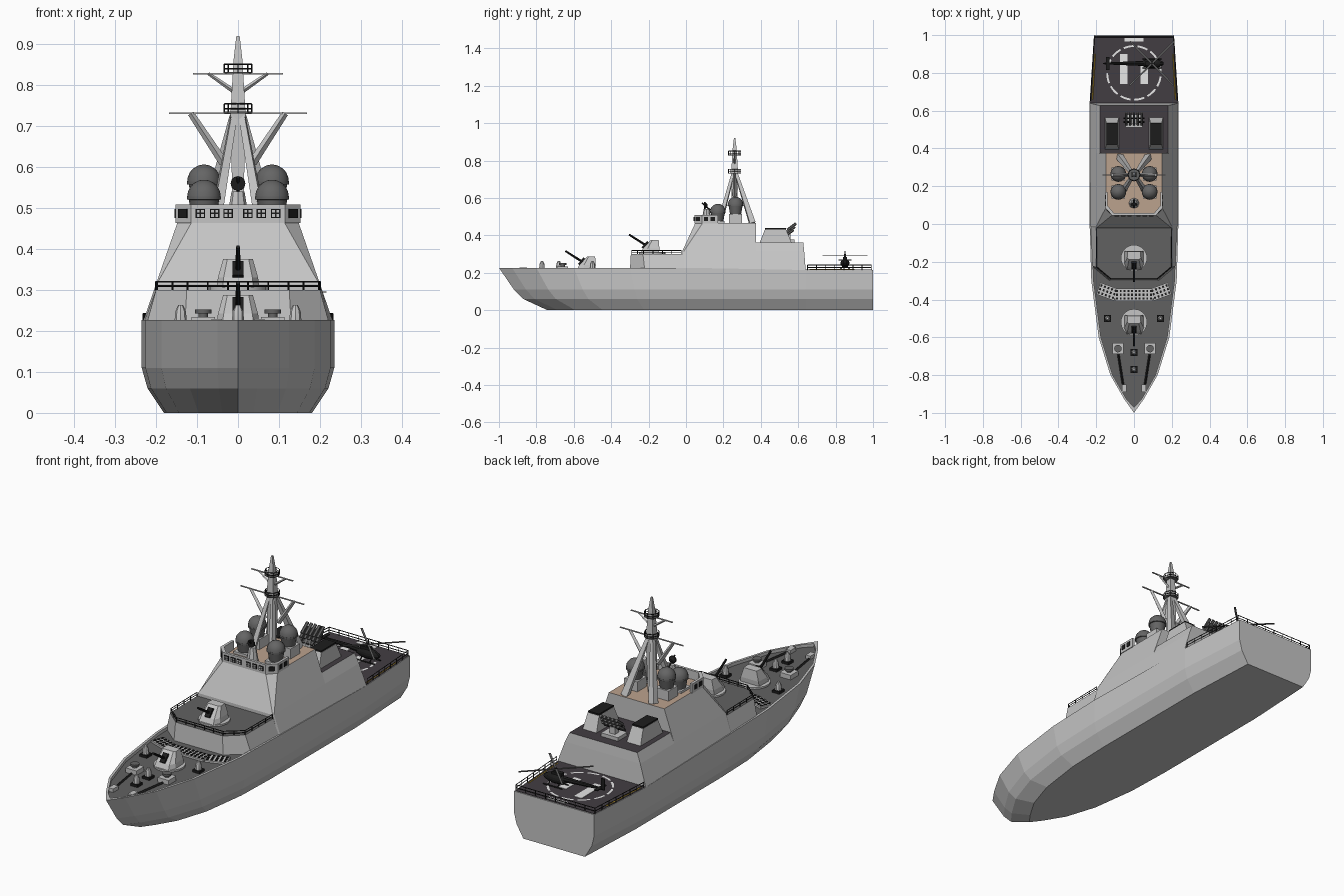
import bpy, bmesh, math
from mathutils import Vector, Matrix

if "Cube" in bpy.data.objects:
    bpy.data.objects.remove(bpy.data.objects["Cube"])

def mat(name, r, g, b):
    m = bpy.data.materials.new(name)
    m.diffuse_color = (r, g, b, 1)
    m.use_nodes = True
    m.node_tree.nodes["Principled BSDF"].inputs["Base Color"].default_value = m.diffuse_color
    return m

GREY = mat("light grey", .56, .56, .56)
DECK = mat("deck grey", .12, .12, .12)
PAD = mat("flight deck", .055, .047, .055)
TAN = mat("tan roof", .5, .36, .27)
DOME = mat("dome grey", .13, .13, .13)
BLACK = mat("black", .012, .012, .012)
WHITE = mat("white", .8, .8, .8)
YELLOW = mat("yellow", .6, .38, .03)

def finish(name, bm, *mats, loc=(0, 0, 0), rot=(0, 0, 0)):
    bmesh.ops.recalc_face_normals(bm, faces=bm.faces)
    me = bpy.data.meshes.new(name)
    bm.to_mesh(me)
    bm.free()
    for m in mats:
        me.materials.append(m)
    ob = bpy.data.objects.new(name, me)
    ob.location, ob.rotation_euler = loc, rot
    bpy.context.collection.objects.link(ob)
    return ob

def skin(bm, rings):
    rows = [[bm.verts.new(p) for p in r] for r in rings]
    n = len(rows[0])
    for a, b in zip(rows, rows[1:]):
        for i in range(n):
            j = (i + 1) % n
            bm.faces.new((a[i], a[j], b[j], b[i]))
    bm.faces.new(rows[0][::-1])
    return bm.faces.new(rows[-1])

def loft(name, halves, m, top=None, loc=(0, 0, 0)):
    """Skin stacked half outlines, each mirrored across x = 0."""
    bm = bmesh.new()
    cap = skin(bm, [h + [(-x, y, z) for x, y, z in reversed(h) if x > 1e-6] for h in halves])
    cap.material_index = 1 if top else 0
    return finish(name, bm, m, *([top] if top else []), loc=loc)

def flat(z, *pts):
    return [(x, y, z) for x, y in pts]

def lathe(name, prof, m, loc, n=16, rot=(0, 0, 0)):
    bm = bmesh.new()
    skin(bm, [[(r * math.cos(t * math.tau / n), r * math.sin(t * math.tau / n), z) for t in range(n)] for r, z in prof])
    ob = finish(name, bm, m, loc=loc, rot=rot)
    bpy.context.view_layer.objects.active = ob
    ob.select_set(True)
    bpy.ops.object.shade_smooth_by_angle(angle=math.radians(35))
    ob.select_set(False)
    return ob

def bars(name, segs, m, r, r2=None, sides=4):
    bm = bmesh.new()
    for p, q in segs:
        p, q = Vector(p), Vector(q)
        d = q - p
        mx = Matrix.Translation((p + q) / 2) @ d.to_track_quat('Z', 'Y').to_matrix().to_4x4()
        bmesh.ops.create_cone(bm, cap_ends=True, segments=sides, radius1=r, radius2=r2 or r, depth=d.length, matrix=mx)
    return finish(name, bm, m)

def boxes(name, items, m, loc=(0, 0, 0), rot=(0, 0, 0)):
    bm = bmesh.new()
    for c, s in items:
        bmesh.ops.create_cube(bm, size=1, matrix=Matrix.Translation(c) @ Matrix.Diagonal((*s, 1)))
    return finish(name, bm, m, loc=loc, rot=rot)

def railing(name, pts, h, gap=.05, r=.0022):
    segs = []
    for a, b in zip(pts, pts[1:]):
        a, b = Vector(a), Vector(b)
        n = max(1, round((b - a).length / gap))
        for k in (.5, 1):
            segs.append((a + Vector((0, 0, h * k)), b + Vector((0, 0, h * k))))
        for i in range(n + 1):
            p = a.lerp(b, i / n)
            segs.append((p, p + Vector((0, 0, h))))
    bars(name, segs, BLACK, r)

# hull: stations (y, half width) swept through levels (z, width factor, bow setback)
ST = [(-1, 0), (-.93, .05), (-.8, .125), (-.6, .187), (-.3, .226), (0, .235), (.64, .235), (1, .212)]
top_z = lambda y: .227 if y < .3 else .215
rings = [[(w * f, y + dy * max(0, -y), z) for y, w in ST]
         for z, f, dy in ((0, .77, .26), (.06, .94, .13), (.11, 1, .08))]
rings.append([(w, y, top_z(y)) for y, w in ST])
inner = [(max(0, w - .012), y + (.03 if y == -1 else -.008 if y == 1 else 0)) for y, w in ST]
rings += [[(x, y, top_z(y)) for x, y in inner], flat(.212, *inner)]
loft("hull", rings, GREY, DECK)

# superstructure blocks
loft("raised_deck", [flat(.21, (.13, -.30), (.225, -.22), (.234, .02)),
                     flat(.30, (.125, -.295), (.2, -.23), (.203, .02))], GREY, DECK)
loft("bridge_tower", [flat(.213, (.23, -.02), (.235, -.01), (.235, .375)),
                      flat(.315, (.198, -.02), (.2, -.012), (.2, .375)),
                      flat(.467, (.112, .05), (.147, .09), (.147, .375))], GREY, TAN)
loft("hangar", [flat(.213, (.235, .37), (.235, .64)),
                flat(.315, (.2, .37), (.2, .632)),
                flat(.362, (.18, .37), (.18, .627))], GREY, PAD)

# bridge parapet with windows
bm = bmesh.new()
half = [(.115, .045), (.152, .085), (.152, .17)]
path = half[::-1] + [(-x, y) for x, y in half]
inn = [(x * .92, y + (.012 if y < .1 else 0)) for x, y in path]
skin(bm, [[(o[0], o[1], .463), (o[0], o[1], .509), (i[0], i[1], .509), (i[0], i[1], .463)] for o, i in zip(path, inn)])
finish("bridge_parapet", bm, GREY)
wx = [s * x for s in (-1, 1) for x in (.024, .057, .092)]
boxes("bridge_windows", [((x, .044, .487), (.023, .006, .022)) for x in wx], BLACK)
boxes("window_panes", [((x + dx, .041, .487 + dz), (.007, .003, .007)) for x in wx
                       for dx in (-.005, .005) for dz in (-.005, .005)], GREY)
for s in (-1, 1):
    boxes("corner_window", [((0, 0, 0), (.03, .006, .022))], BLACK, (s * .1335, .065, .487), (0, 0, s * .82))
    boxes("side_window", [((s * .152, y, .487), (.005, .022, .022)) for y in (.107, .143)], BLACK)

# radomes on plinths
for s in (-1, 1):
    for y, z in ((.17, .478), (.265, .515)):
        boxes("radome_plinth", [((s * .083, y, (z + .465) / 2), (.07, .07, z - .465))], GREY)
        k = .041
        lathe("radome", [(.03, 0), (.037, .042), (.042, .043), (.042, .05)] +
              [(k * math.cos(a), .05 + k * math.sin(a)) for a in (0, .3, .6, .9, 1.2, 1.4, 1.55)], DOME, (s * .083, y, z))

# fire control radar on the bridge roof
lathe("radar_base", [(.028, 0), (.016, .075)], GREY, (0, .11, .465), 8)
lathe("radar_dish", [(.006, 0), (.018, .01), (.018, .018)], BLACK, (0, .115, .56), 12, (math.pi / 2, 0, 0))
bars("radar_arm", [((0, .13, .535), (0, .085, .575))], BLACK, .004)

# mast: column, legs, yards with braces, railed platforms
sq = lambda z, w: flat(z, (w, .26 - w), (w, .26 + w))
loft("mast_column", [sq(.465, .012), sq(.69, .018), sq(.74, .018), sq(.84, .012), sq(.86, .011), sq(.92, .004)], GREY)
S = (-1, 1)
bars("mast_aft_legs", [((s * .075, .355, .465), (s * .012, .27, .725)) for s in S], GREY, .022, .011)
bars("mast_front_legs", [((s * .055, .18, .465), (s * .01, .25, .725)) for s in S], GREY, .017, .01)
for z, w, bx, ix, iz in ((.731, .168, .115, .035, .61), (.828, .11, .072, .01, .785)):
    bars("yard_braces", [((s * ix, .26, iz), (s * bx, .26, z)) for s in S], GREY, .011 if w > .15 else .006, .008 if w > .15 else .004)
    loft("yard", [flat(z - .002, (w, .257), (w, .263)), flat(z + .002, (w, .257), (w, .263))], GREY)
    lathe("mast_platform", [(.034, 0), (.034, .004)], DECK, (0, .26, z), 8)
    ring = [(.033 * math.cos(i * math.pi / 4), .26 + .033 * math.sin(i * math.pi / 4), z) for i in range(9)]
    railing("platform_railing", ring, .023, r=.0018)

# gun turrets
for y, z in ((-.52, .212), (-.18, .30)):
    lathe("gun_ring", [(.07, 0), (.07, .008)], GREY, (0, y, z), 20)
    loft("gun_house", [flat(.006, (.038, -.062), (.052, -.03), (.05, .036)),
                       flat(.03, (.035, -.05), (.049, -.025), (.047, .038)),
                       flat(.076, (.026, -.008), (.036, .0), (.034, .034))], GREY, loc=(0, y, z))
    boxes("gun_slot", [((0, 0, 0), (.026, .02, .045))], BLACK, (0, y - .035, z + .047), (-.7, 0, 0))
    bars("gun_barrel", [((0, y - .03, z + .044), (0, y - .125, z + .105))], BLACK, .0065, .005, 8)

# foredeck hatch strip: a centre plate and two swept arms with dark cells
for name, cx, cy, w, a in (("centre", 0, -.375, .2, 0), ("left", -.142, -.358, .1, -.35), ("right", .142, -.358, .1, .35)):
    boxes("cell_plate_" + name, [((0, 0, 0), (w, .066, .01))], GREY, (cx, cy, .216), (0, 0, a))
    n = round(w / .02)
    boxes("cells_" + name, [((-w / 2 + (i + .5) * w / n, dy, .006), (.01, .012, .004)) for i in range(n)
                            for dy in (-.02, 0, .02)], BLACK, (cx, cy, .216), (0, 0, a))

# vents, capstans, chains and fairleads
for x, y in ((-.14, -.5), (.14, -.5), (0, -.68), (0, -.77)):
    boxes("vent_base", [((x, y, .218), (.038, .038, .012))], BLACK)
    lathe("vent", [(.015, 0), (.013, .025), (.006, .04)], GREY, (x, y, .223), 8)
for s in S:
    boxes("capstan_base", [((s * .085, -.66, .223), (.058, .058, .022))], GREY)
    lathe("capstan", [(.012, 0), (.012, .01), (.02, .011), (.02, .02)], DOME, (s * .085, -.66, .232), 12)
    bars("anchor_chain", [((s * .083, -.69, .215), (s * .055, -.87, .215))], BLACK, .006)
    boxes("fairlead", [((s * .052, -.87, .22), (.025, .04, .018))], GREY)

# funnels and decoy launcher on the hangar roof
for s in S:
    loft("funnel", [flat(.36, (.037, .393), (.037, .565)), flat(.432, (.03, .422), (.03, .535))], GREY, loc=(s * .117, 0, 0))
    boxes("funnel_cap", [((s * .117, .478, .435), (.058, .112, .009))], BLACK)
boxes("launcher_base", [((0, .545, .37), (.09, .07, .018)), ((0, .545, .39), (.03, .03, .04))], GREY)
bars("launcher_tubes", [((x, .525 + dz * .5, .395 + dz), (x, .575 + dz * .4, .43 + dz))
                        for x in (-.042, -.021, 0, .021, .042) for dz in (0, .017, .034)], DOME, .0075, sides=6)
bars("launcher_frame", [((-.055, .54, .40), (.055, .54, .40)), ((-.055, .56, .43), (.055, .56, .43))], BLACK, .005)

# flight deck with painted ring, bars and edge stripes
loft("flight_deck", [flat(z, (.232, .64), (.209, .995)) for z in (.208, .217)], PAD)
bm = bmesh.new()
for i in range(0, 48):
    if i % 4 < 3:
        pts = [(r * math.cos(a), .8 + r * math.sin(a), .2185) for a, r in
               ((i * math.tau / 48, .137), ((i + 1) * math.tau / 48, .137), ((i + 1) * math.tau / 48, .147), (i * math.tau / 48, .147))]
        bm.faces.new([bm.verts.new(p) for p in pts])
finish("landing_ring", bm, WHITE)
boxes("landing_marks", [((-.055, .82, .2175), (.04, .16, .003)), ((.055, .8, .2175), (.04, .12, .003)),
                        ((0, .975, .2175), (.1, .018, .003))], WHITE)
bars("edge_stripes", [((s * .22, .66, .216), (s * .206, .9, .216)) for s in S], YELLOW, .004)
railing("flight_deck_railing", [(-.231, .65, .215), (-.21, .99, .215), (.21, .99, .215), (.231, .65, .215)], .027)
railing("raised_deck_railing", [(-.2, -.025, .3), (-.197, -.228, .3), (-.123, -.29, .3),
                                (.123, -.29, .3), (.197, -.228, .3), (.2, -.025, .3)], .02)

# helicopter, parked across the flight deck
hx, hy = .095, .85
bm = bmesh.new()
bmesh.ops.create_uvsphere(bm, u_segments=10, v_segments=8, radius=1,
                          matrix=Matrix.Translation((hx, hy, .252)) @ Matrix.Diagonal((.065, .024, .024, 1)))
finish("helicopter_body", bm, BLACK)
bars("helicopter_tail", [((hx - .03, hy, .257), (-.155, hy, .265))], BLACK, .014, .005, 8)
boxes("helicopter_fin", [((-.155, hy, .288), (.018, .005, .055)), ((-.14, hy, .268), (.018, .07, .004)),
                         ((hx - .01, hy, .277), (.05, .022, .016))], BLACK)
bars("rotor_mast", [((hx, hy, .27), (hx, hy, .3))], BLACK, .006, sides=8)
bars("skids", [((hx - .05, hy + s * .024, .221), (hx + .05, hy + s * .024, .221)) for s in S] +
     [((hx + d, hy + s * .024, .221), (hx + d, hy, .245)) for s in S for d in (-.025, .025)], BLACK, .003)
for a in (.78, 2.35):
    boxes("rotor_blades", [((0, 0, 0), (.33, .009, .003))], DOME, (hx, hy, .295), (0, 0, a))
